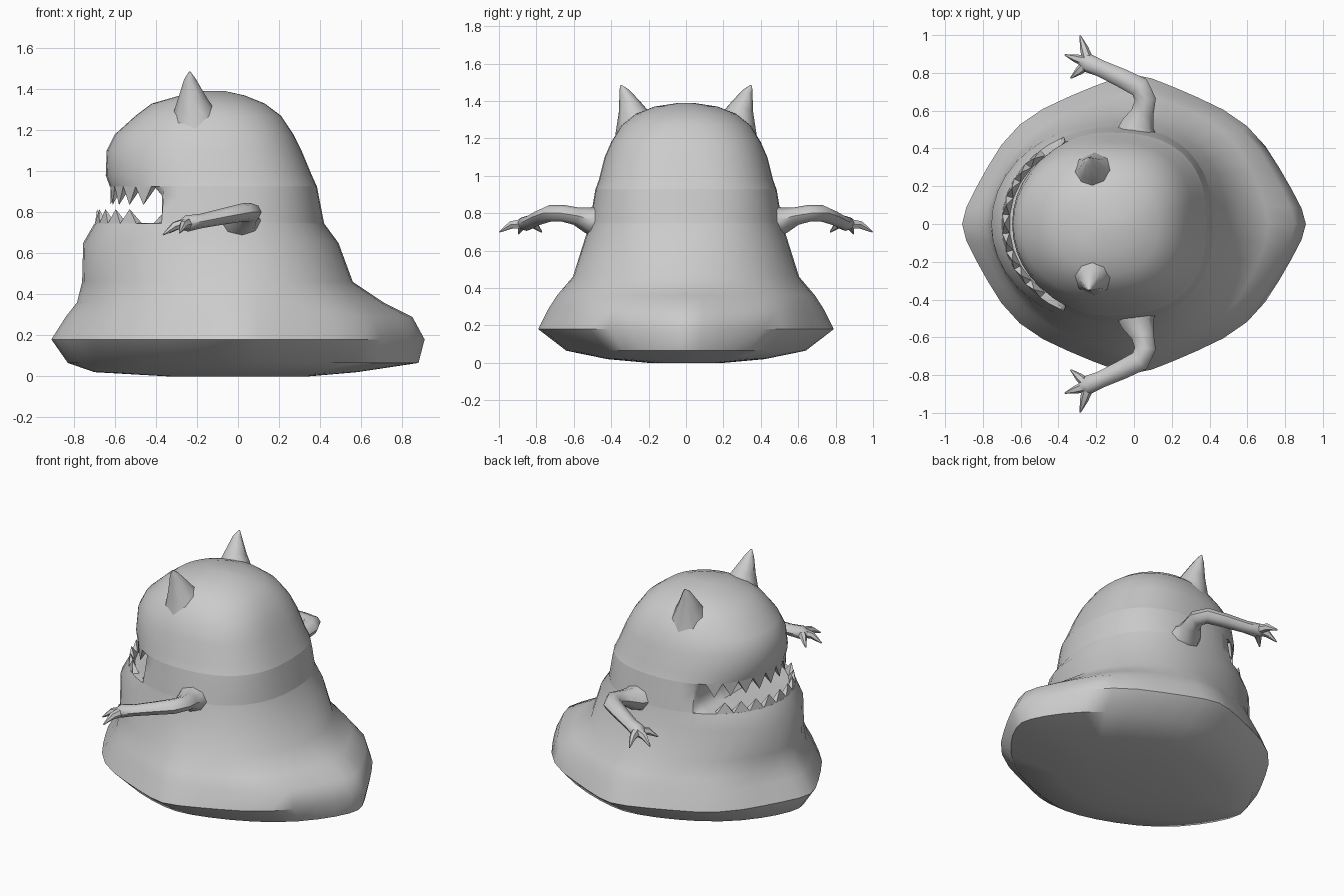
import bpy, bmesh, math
from mathutils import Vector

if "Cube" in bpy.data.objects:
    bpy.data.objects.remove(bpy.data.objects["Cube"])

SKIN = bpy.data.materials.new("grey skin")
SKIN.diffuse_color = (0.6, 0.6, 0.6, 1)
SKIN.use_nodes = True
SKIN.node_tree.nodes["Principled BSDF"].inputs["Base Color"].default_value = SKIN.diffuse_color
N = 40


def make(name, rings, angle=50):
    """Loft closed rings of points into one capped, smooth object."""
    bm = bmesh.new()
    loops = [[bm.verts.new(p) for p in r] for r in rings]
    for a, b in zip(loops, loops[1:]):
        n = len(a)
        for i in range(n):
            j = (i + 1) % n
            bm.faces.new((a[i], a[j], b[j], b[i]))
    bm.faces.new(loops[0][::-1])
    bm.faces.new(loops[-1])
    bmesh.ops.remove_doubles(bm, verts=bm.verts, dist=0.0005)
    bmesh.ops.recalc_face_normals(bm, faces=bm.faces)
    mesh = bpy.data.meshes.new(name)
    bm.to_mesh(mesh)
    bm.free()
    mesh.materials.append(SKIN)
    ob = bpy.data.objects.new(name, mesh)
    bpy.context.collection.objects.link(ob)
    bpy.ops.object.select_all(action='DESELECT')
    ob.select_set(True)
    bpy.context.view_layer.objects.active = ob
    bpy.ops.object.shade_smooth_by_angle(angle=math.radians(angle))
    return ob


def ramp(z, a, b):
    return min(1, max(0, (z - a) / (b - a)))


def outline(t, section):
    """Point on a body cross-section; t = 0 is the back, pi the front."""
    z, front, back, w = section
    cx = -0.15 * ramp(z, 0.35, 1.0)
    c, s = math.cos(t), math.sin(t)
    # diamond-like at the base, boxier towards the head
    if c > 0:
        n, length = 1.65 + 0.9 * ramp(z, 0.2, 0.9) - 0.5 * ramp(z, 1.2, 1.37), back - cx
    else:
        n, length = 1.7 + 0.35 * ramp(z, 0.2, 0.6), cx - front
    # soft lobes around the spreading skirt
    k = 1 - 0.02 * max(0, 1 - abs(z - 0.24) / 0.22) * (1 - math.cos(8 * t))
    x = cx + math.copysign(length * abs(c) ** (2 / n), c)
    return Vector((x * k, math.copysign(w * abs(s) ** (2 / n), s) * k, z))


def tube(name, path, sides=8, flat=1.0):
    """Tapered tube along (x, y, z, radius) points."""
    pts = [Vector(p[:3]) for p in path]
    rings = []
    for i, p in enumerate(pts):
        d = (pts[min(i + 1, len(pts) - 1)] - pts[max(i - 1, 0)]).normalized()
        ref = Vector((0, 0, 1)) if abs(d.z) < 0.8 else Vector((1, 0, 0))
        u = d.cross(ref).normalized()
        v = u.cross(d)
        r = path[i][3]
        rings.append([p + u * r * math.cos(k * math.tau / sides)
                      + v * r * flat * math.sin(k * math.tau / sides)
                      for k in range(sides)])
    return make(name, rings)


# Body sections: z, front x, back x, half width
LOWER_LIP = (0.745, -0.70, 0.42, 0.515)
UPPER_LIP = (0.925, -0.625, 0.385, 0.485)
TRUNK = [
    (0.00, -0.35, 0.35, 0.20), (0.02, -0.70, 0.58, 0.42),
    (0.065, -0.83, 0.88, 0.64), (0.18, -0.91, 0.91, 0.79),
    (0.29, -0.84, 0.85, 0.735), (0.36, -0.785, 0.71, 0.69),
    (0.46, -0.76, 0.56, 0.605), (0.65, -0.755, 0.49, 0.545), LOWER_LIP]
HEAD = [
    UPPER_LIP, (0.98, -0.645, 0.36, 0.465), (1.10, -0.64, 0.31, 0.435),
    (1.18, -0.60, 0.27, 0.40), (1.27, -0.50, 0.21, 0.345),
    (1.33, -0.42, 0.13, 0.27), (1.37, -0.28, 0.03, 0.17),
    (1.39, -0.19, -0.06, 0.04)]


def ring(section, limit=-9):
    pts = [outline(k * math.tau / N, section) for k in range(N)]
    return [(max(p.x, limit), p.y, p.z) for p in pts]


# Mouth cavity: rings between the lips, cut back to a rear wall
mouth = []
for f, limit in ((0.02, -0.41), (0.25, -0.37), (0.75, -0.37), (1.02, -0.41)):
    mouth.append(ring([a + (b - a) * f for a, b in zip(LOWER_LIP, UPPER_LIP)], limit))
make("body", [ring(s) for s in TRUNK] + mouth + [ring(s) for s in HEAD], 45)


# Jagged teeth: pointed wedges along both lips
def teeth(name, lip, tip, spread, lean, count=9):
    step = 2 * spread / count
    for i in range(count):
        t = math.pi - spread + i * step
        a, b = outline(t, lip), outline(t + step, lip)
        m = (a + b) / 2
        inward = (Vector((-0.15, 0, lip[0])) - m).normalized()
        end = m + inward * lean
        end.z = tip
        base = [a, b, b + inward * 0.04, a + inward * 0.04]
        make(f"{name}_{i + 1}", [base, [end.lerp(p, 0.02) for p in base]], 30)


teeth("upper_tooth", UPPER_LIP, 0.835, 0.95, 0.0)
teeth("lower_tooth", LOWER_LIP, 0.815, 0.85, 0.01)

# Ears, arms and fingers, mirrored to both sides
EAR = [(-0.21, 0.26, 1.24, 0.125), (-0.225, 0.295, 1.36, 0.068),
       (-0.235, 0.33, 1.45, 0.028), (-0.235, 0.35, 1.485, 0.004)]
ARM = [(0.01, 0.45, 0.75, 0.12), (0.02, 0.53, 0.765, 0.085),
       (0.045, 0.59, 0.785, 0.06), (0.06, 0.66, 0.80, 0.056),
       (0.03, 0.725, 0.80, 0.056), (-0.07, 0.775, 0.78, 0.05),
       (-0.18, 0.825, 0.757, 0.044), (-0.25, 0.855, 0.745, 0.05),
       (-0.29, 0.87, 0.735, 0.022)]
PALM = Vector((-0.24, 0.855, 0.745))
FINGER_TIPS = [(-0.335, 0.772, 0.70), (-0.365, 0.895, 0.69), (-0.285, 0.997, 0.70)]
for side, s in (("right", -1), ("left", 1)):
    def mirrored(path):
        return [(x, y * s, z, r) for x, y, z, r in path]
    tube(side + "_ear", mirrored(EAR))
    tube(side + "_arm", mirrored(ARM), flat=0.8)
    for i, tip in enumerate(FINGER_TIPS):
        tip = Vector(tip)
        knuckle = PALM.lerp(tip, 0.55) + Vector((0, 0, 0.018))
        tube(f"{side}_finger_{i + 1}", mirrored(
            [(*PALM, 0.032), (*knuckle, 0.022), (*tip, 0.004)]), 6)
